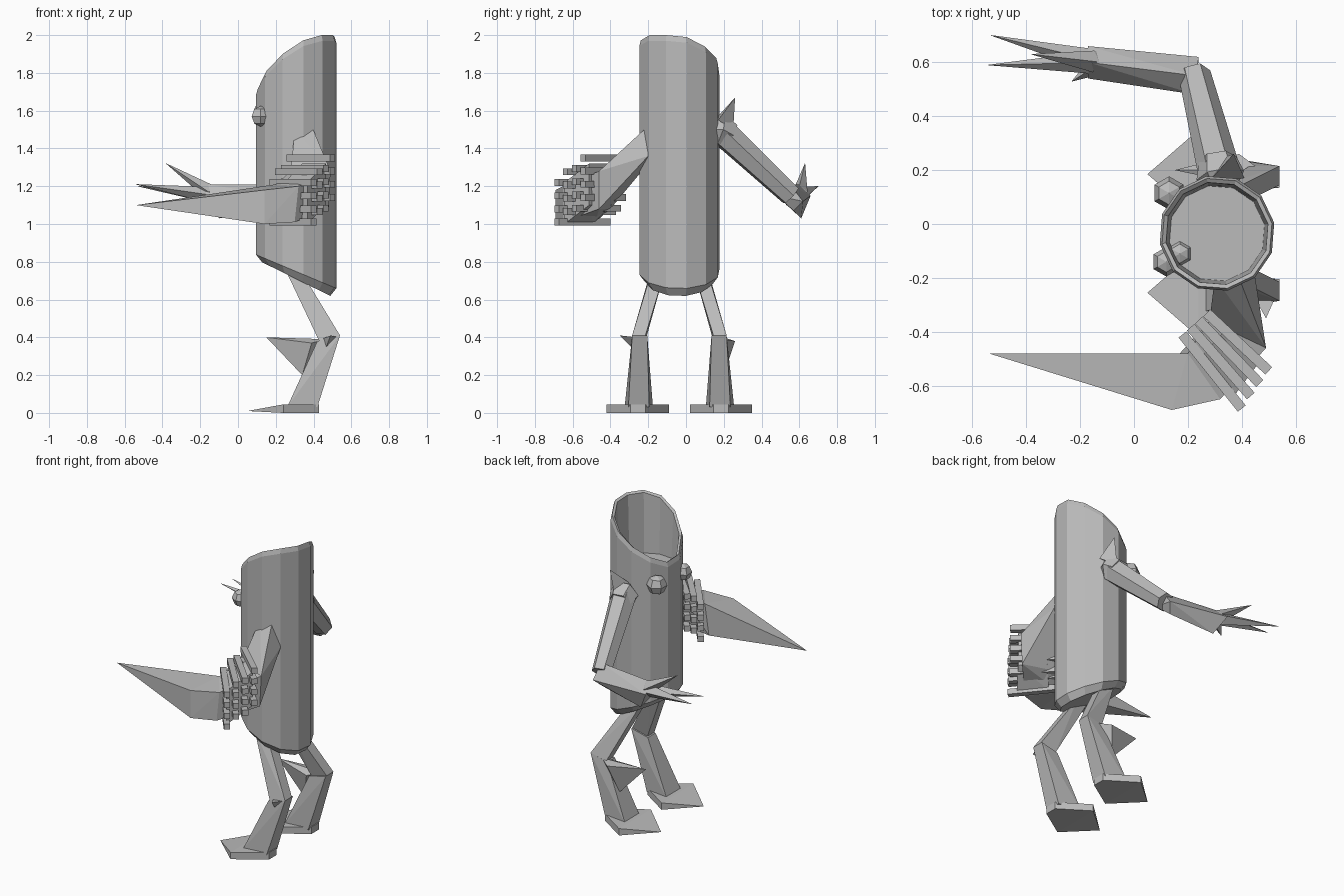
import bpy, bmesh, math
from mathutils import Vector, Matrix

default = bpy.data.objects.get("Cube")
if default:
    bpy.data.objects.remove(default, do_unlink=True)

grey = bpy.data.materials.new("plain_grey")
grey.use_nodes = True
shade = (0.5, 0.5, 0.5, 1)
grey.diffuse_color = shade
for node in grey.node_tree.nodes:
    if node.type == 'BSDF_PRINCIPLED':
        node.inputs["Base Color"].default_value = shade


def finish(name, bm):
    """Turn a bmesh into a flat shaded object with the shared material."""
    bmesh.ops.recalc_face_normals(bm, faces=bm.faces)
    mesh = bpy.data.meshes.new(name)
    bm.to_mesh(mesh)
    bm.free()
    mesh.materials.append(grey)
    obj = bpy.data.objects.new(name, mesh)
    bpy.context.scene.collection.objects.link(obj)


def hull(name, points):
    """Convex block around a handful of corner points."""
    bm = bmesh.new()
    for point in points:
        bm.verts.new(point)
    result = bmesh.ops.convex_hull(bm, input=bm.verts)
    loose = [g for g in set(result["geom_interior"] + result["geom_unused"])
             if isinstance(g, bmesh.types.BMVert)]
    bmesh.ops.delete(bm, geom=loose, context='VERTS')
    bmesh.ops.dissolve_limit(bm, angle_limit=math.radians(2),
                             verts=bm.verts, edges=bm.edges)
    finish(name, bm)


def bridge(bm, rings):
    """Join successive rings with quads and cap both ends."""
    count = len(rings[0])
    for low, high in zip(rings, rings[1:]):
        for i in range(count):
            j = (i + 1) % count
            bm.faces.new((low[i], low[j], high[j], high[i]))
    bm.faces.new(rings[0])
    bm.faces.new(rings[-1])


def limb(name, path, radii, sides=6):
    """Tapered many-sided tube along a path."""
    bm = bmesh.new()
    path = [Vector(p) for p in path]
    rings = []
    for i, centre in enumerate(path):
        along = path[min(i + 1, len(path) - 1)] - path[max(i - 1, 0)]
        turn = along.to_track_quat('Z', 'Y')
        ring = []
        for k in range(sides):
            a = math.tau * k / sides
            spoke = Vector((math.cos(a), math.sin(a), 0)) * radii[i]
            ring.append(bm.verts.new(centre + turn @ spoke))
        rings.append(ring)
    bridge(bm, rings)
    finish(name, bm)


# Body: slanted open rim around a shallow cup, sloping closed base
centre_x, centre_y, radius, sides = 0.308, -0.035, 0.216, 12


def rim_height(x, y):
    depth = max(0, (x - 0.09) / 0.43)
    return min(1.99, 1.67 + 0.32 * depth ** 0.6 - 0.27 * (y - centre_y))


def base_height(x, y):
    return 0.84 - 0.42 * (x - 0.09)


def floor_height(x, y):
    return 1.6


bm = bmesh.new()
rings = []
for scale, height, lift in ((0.85, base_height, -0.04), (1, base_height, 0),
                            (1, rim_height, -0.02), (0.96, rim_height, 0.01),
                            (0.89, rim_height, 0), (0.83, floor_height, 0)):
    ring = []
    for k in range(sides):
        a = math.tau * (k + 0.35) / sides
        x = centre_x + radius * math.cos(a)
        y = centre_y + radius * math.sin(a)
        ring.append(bm.verts.new((centre_x + (x - centre_x) * scale,
                                  centre_y + (y - centre_y) * scale,
                                  height(x, y) + lift)))
    rings.append(ring)
bridge(bm, rings)
finish("cupped_body", bm)

# Faceted eyes on the front of the body and a small bead in the cup
for name, place, size in (("eye_far", (0.13, 0.115, 1.58), 0.062),
                          ("eye_near", (0.12, -0.14, 1.57), 0.055),
                          ("cup_bead", (0.17, -0.11, 1.59), 0.05)):
    bm = bmesh.new()
    bmesh.ops.create_uvsphere(bm, u_segments=6, v_segments=4, radius=size,
                              matrix=Matrix.Translation(place))
    finish(name, bm)

# Legs and diamond feet, mirrored across the body's middle plane
for label, side in (("far", 1), ("near", -1)):
    def at(x, offset, z):
        return (x, centre_y + side * offset, z)

    hull("thigh_" + label,
         [at(x, y, z) for x, z, inner, outer in
          ((0.25, 0.76, 0.08, 0.15), (0.34, 0.74, 0.08, 0.15),
           (0.43, 0.38, 0.18, 0.25), (0.54, 0.41, 0.18, 0.25))
          for y in (inner, outer)])
    hull("shin_" + label,
         [at(x, y, z) for x, z, inner, outer in
          ((0.42, 0.38, 0.17, 0.25), (0.54, 0.41, 0.17, 0.25),
           (0.26, 0.03, 0.14, 0.29), (0.42, 0.03, 0.16, 0.27))
          for y in (inner, outer)])
    sole = [at(x, 0.22 + w * s, z) for x, w in ((0.24, 0.165), (0.43, 0.04))
            for s in (-1, 1) for z in (0, 0.045)]
    hull("foot_" + label, sole + [at(0.05, 0.22, 0.01)])

# Knee spur on one leg, small thorn on the other
hull("knee_spur", ((0.15, 0.2, 0.4), (0.39, 0.15, 0.37), (0.47, 0.2, 0.39),
                   (0.39, 0.26, 0.38), (0.34, 0.2, 0.2)))
hull("knee_thorn", ((0.49, -0.35, 0.41), (0.44, -0.26, 0.39),
                    (0.53, -0.26, 0.4), (0.46, -0.27, 0.33)))

# Slim arm with shoulder, upper arm, flat forearm and claws
shoulder, elbow = (0.32, 0.18, 1.5), (0.225, 0.555, 1.15)
limb("slim_shoulder", ((0.33, 0.14, 1.5), shoulder, (0.31, 0.24, 1.47)),
     (0.06, 0.09, 0.07))
hull("shoulder_thorn", ((0.37, 0.26, 1.67), (0.28, 0.16, 1.56),
                        (0.41, 0.17, 1.55), (0.34, 0.25, 1.5)))
limb("slim_upper_arm", (shoulder, elbow), (0.08, 0.06))
hull("slim_forearm", ((0.24, 0.62, 1.12), (0.23, 0.48, 1.15),
                      (0.23, 0.55, 1.21), (0.2, 0.57, 1.07),
                      (-0.17, 0.66, 1.15), (-0.17, 0.54, 1.13),
                      (-0.17, 0.6, 1.21), (-0.1, 0.61, 1.03)))
wrist = Vector((-0.12, 0.6, 1.15))
for i, tip in enumerate(((-0.53, 0.7, 1.2), (-0.54, 0.59, 1.21),
                         (-0.38, 0.63, 1.32), (-0.23, 0.53, 1.1))):
    root = wrist.lerp(Vector(tip), 0.12)
    limb("claw_" + str(i), (wrist, root, tip), (0.03, 0.04, 0.001), 4)

# Heavy arm: flared upper arm, forearm core and great spike
elbow_end = [(0.28, -0.36, 1.28), (0.49, -0.46, 1.28),
             (0.48, -0.46, 1.08), (0.29, -0.4, 1.08)]
spike_base = [(0.2, -0.48, 1.21), (0.32, -0.65, 1.2),
              (0.3, -0.65, 1.01), (0.17, -0.48, 1.01)]
hull("heavy_upper_arm", elbow_end + [(0.3, -0.2, 1.5), (0.39, -0.2, 1.52),
                                     (0.45, -0.2, 1.36), (0.31, -0.2, 1.32)])
hull("heavy_forearm", elbow_end + spike_base)
hull("great_spike", spike_base + [(0.14, -0.69, 1.18), (0.14, -0.69, 1),
                                  (-0.54, -0.48, 1.1)])

# Square rods set in a fan through a solid plate on the heavy forearm
bm = bmesh.new()
columns, rows = 4, 4
plate = []
for c in range(columns):
    t = c / (columns - 1)
    inner = Vector((0.18, -0.41, 0)).lerp(Vector((0.27, -0.33, 0)), t)
    outer = Vector((0.4, -0.685, 0)).lerp(Vector((0.5, -0.545, 0)), t)
    for share in (0.3, 0.85):
        for z in (1.0, 1.22):
            plate.append(inner.lerp(outer, share) + Vector((0, 0, z + 0.1 * t)))
    for r in range(rows):
        z = 1.01 + 0.07 * r + 0.11 * t + 0.02 * (c % 2)
        along = outer - inner
        middle = (inner + outer) / 2 + Vector((0, 0, z))
        turn = along.to_track_quat('X', 'Z')
        bmesh.ops.create_cube(bm, size=1, matrix=Matrix.LocRotScale(
            middle, turn, Vector((along.length, 0.037, 0.036))))
finish("forearm_rods", bm)
hull("forearm_plate", plate)
